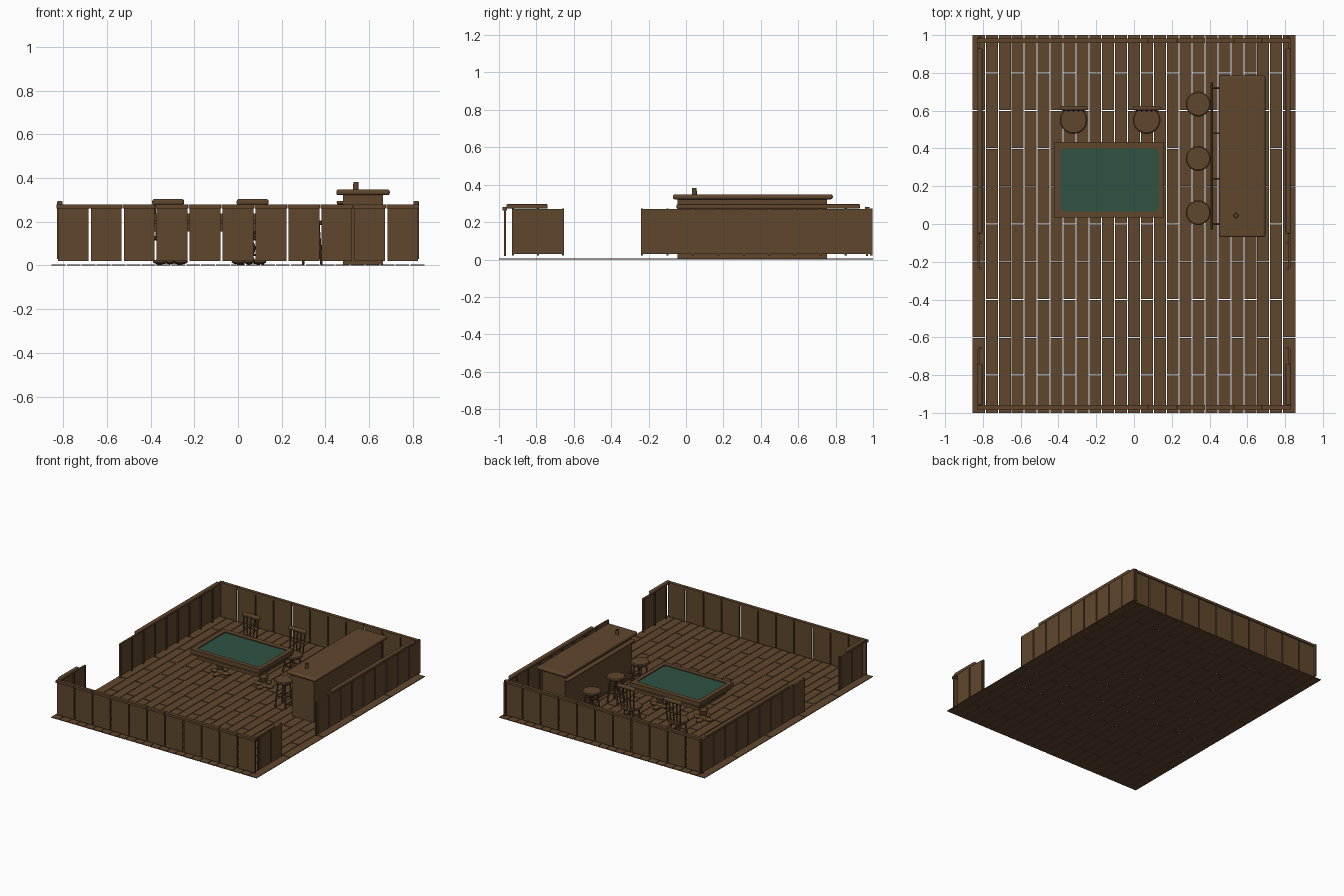
import bpy
import bmesh
import math
from mathutils import Vector

cube = bpy.data.objects.get("Cube")
if cube:
    bpy.data.objects.remove(cube, do_unlink=True)


def make_material(name, color):
    mat = bpy.data.materials.new(name)
    mat.use_nodes = True
    mat.diffuse_color = color
    mat.node_tree.nodes["Principled BSDF"].inputs["Base Color"].default_value = color
    return mat


WOOD = make_material("brown wood", (0.118, 0.062, 0.027, 1))
FELT = make_material("green felt", (0.028, 0.085, 0.055, 1))


def finish(name, bm, mat=WOOD, smooth=False, bevel=0):
    mesh = bpy.data.meshes.new(name)
    bm.to_mesh(mesh)
    bm.free()
    mesh.materials.append(mat)
    obj = bpy.data.objects.new(name, mesh)
    bpy.context.collection.objects.link(obj)
    if bevel:
        mod = obj.modifiers.new("rounded edges", "BEVEL")
        mod.width = bevel
        mod.segments = 3
    if smooth:
        bpy.ops.object.select_all(action="DESELECT")
        obj.select_set(True)
        bpy.context.view_layer.objects.active = obj
        bpy.ops.object.shade_smooth_by_angle()
    return obj


def add_box(bm, x, y, z):
    """Add a box given its (low, high) range on each axis."""
    verts = bmesh.ops.create_cube(bm, size=1)["verts"]
    for v in verts:
        v.co = Vector([(r[0] + r[1]) / 2 + c * (r[1] - r[0])
                       for r, c in zip((x, y, z), v.co)])


def box(name, x, y, z, mat=WOOD, bevel=0):
    bm = bmesh.new()
    add_box(bm, x, y, z)
    return finish(name, bm, mat, bool(bevel), bevel)


def add_rod(bm, start, end, radius, sides=10):
    start, end = Vector(start), Vector(end)
    axis = end - start
    verts = bmesh.ops.create_cone(bm, cap_ends=True, segments=sides, radius1=radius,
                                  radius2=radius, depth=axis.length)["verts"]
    bmesh.ops.rotate(bm, verts=verts, matrix=axis.to_track_quat("Z", "Y").to_matrix())
    bmesh.ops.translate(bm, verts=verts, vec=(start + end) / 2)


def add_lathe(bm, x, y, profile, sides=24):
    """Spin a (radius, height) profile around a vertical axis."""
    rings = [[bm.verts.new((x + r * math.cos(math.tau * i / sides),
                            y + r * math.sin(math.tau * i / sides), z))
              for i in range(sides)] for r, z in profile]
    for low, high in zip(rings, rings[1:]):
        for i in range(sides):
            j = (i + 1) % sides
            bm.faces.new((low[i], low[j], high[j], high[i]))
    bm.faces.new(rings[0][::-1])
    bm.faces.new(rings[-1])


# Floor: staggered planks with open seams
bm = bmesh.new()
COUNT, HALF, GAP = 25, 0.855, 0.0025
pitch = 2 * HALF / COUNT
for k in range(COUNT):
    ends = [-1, -0.6, -0.2, 0.2, 0.6, 1] if k % 2 == 0 else [-1, -0.8, -0.4, 0, 0.4, 0.8, 1]
    left = -HALF + k * pitch
    for a, b in zip(ends, ends[1:]):
        add_box(bm, (left + GAP * (k > 0), left + pitch - GAP * (k < COUNT - 1)),
                (a + GAP * (a > -1), b - GAP * (b < 1)), (0, 0.005))
finish("floor_planks", bm)

# Front and back walls: separate panels joined by a top rail
for name, side in (("front", -1), ("back", 1)):
    bm = bmesh.new()
    step = 1.66 / 11
    for i in range(11):
        x = -0.83 + i * step
        add_box(bm, (x + 0.005, x + step - 0.005),
                sorted((side * 0.962, side * 0.974)), (0.02, 0.264))
        add_box(bm, (x, x + step - 0.002),
                sorted((side * 0.957, side * 0.982)), (0.262, 0.28))
    finish(name + "_wall", bm)

# Side walls: panels, battens and cap rails, open at the doorway
for name, side in (("right", -1), ("left", 1)):
    bm = bmesh.new()
    runs = ((-0.925, -0.657, 2), (-0.235, 0.99, 9))
    for start, end, n in runs:
        step = (end - start) / n
        for i in range(n):
            y = start + i * step
            add_box(bm, sorted((side * 0.814, side * 0.828)),
                    (y + 0.004, y + step - 0.004), (0.03, 0.27))
        for i in range(n + 1):
            y = start + i * step
            add_box(bm, sorted((side * 0.808, side * 0.82)),
                    (y - 0.006, y + 0.006), (0.022, 0.274))
    finish(name + "_wall", bm)
    for part, span in (("front", (-0.96, -0.74)), ("back", (-0.05, 0.93))):
        box(name + "_" + part + "_cap", sorted((side * 0.803, side * 0.828)),
            span, (0.272, 0.296), bevel=0.006)

# Bar counter
box("bar_body", (0.48, 0.665), (-0.045, 0.755), (0.005, 0.325))
box("bar_top", (0.45, 0.695), (-0.07, 0.785), (0.322, 0.348), bevel=0.01)
box("bar_trim", (0.452, 0.49), (-0.045, 0.755), (0.28, 0.296), bevel=0.006)
bm = bmesh.new()
add_rod(bm, (0.412, -0.03, 0.06), (0.412, 0.75, 0.06), 0.007)
for y in (0.0, 0.24, 0.48, 0.72):
    add_rod(bm, (0.412, y, 0.06), (0.485, y, 0.06), 0.005)
finish("foot_rail", bm, smooth=True)
bm = bmesh.new()
add_lathe(bm, 0.54, 0.045, [(0.013, 0.347), (0.012, 0.382), (0.009, 0.382), (0.008, 0.36)], 16)
finish("cup", bm, smooth=True)

# Game table
TX, TY = (-0.42, 0.16), (0.035, 0.435)
FX, FY = (-0.388, 0.13), (0.067, 0.4)
box("table_slab", (TX[0] + 0.01, TX[1] - 0.01), (TY[0] + 0.01, TY[1] - 0.01), (0.19, 0.222))
box("table_apron", (TX[0] + 0.035, TX[1] - 0.035), (TY[0] + 0.035, TY[1] - 0.035), (0.155, 0.192))
box("table_felt", FX, FY, (0.222, 0.23), FELT)
bm = bmesh.new()
for y in ((TY[0], FY[0]), (FY[1], TY[1])):
    add_box(bm, TX, y, (0.205, 0.237))
for x in ((TX[0], FX[0]), (FX[1], TX[1])):
    add_box(bm, x, FY, (0.205, 0.237))
finish("table_rim", bm)
bm = bmesh.new()
for x in (FX[0] + 0.004, FX[1] - 0.004):
    for y in (FY[0] + 0.004, FY[1] - 0.004):
        add_rod(bm, (x, y, 0.224), (x, y, 0.233), 0.008, 12)
finish("table_corner_studs", bm)

# Turned table pedestals with rounded feet
for i, x in enumerate((-0.31, 0.05)):
    bm = bmesh.new()
    add_lathe(bm, x, 0.235, [(0.035, 0.012), (0.02, 0.04), (0.032, 0.08),
                             (0.018, 0.12), (0.04, 0.156)])
    for k in range(4):
        a = math.tau * k / 4
        verts = bmesh.ops.create_uvsphere(bm, u_segments=16, v_segments=8, radius=1)["verts"]
        bmesh.ops.scale(bm, verts=verts, vec=(0.035, 0.022, 0.012))
        bmesh.ops.translate(bm, verts=verts, vec=(0.045, 0, 0.017))
        for v in verts:
            c, s = math.cos(a), math.sin(a)
            v.co = (x + c * v.co.x - s * v.co.y, 0.235 + s * v.co.x + c * v.co.y, v.co.z)
    finish(f"table_pedestal_{i + 1}", bm, smooth=True)


def seat_with_legs(name, x, y, radius, top, ring):
    """Round seat, four splayed legs and a set of stretchers."""
    bm = bmesh.new()
    add_lathe(bm, x, y, [(radius - 0.008, top - 0.02), (radius, top - 0.014),
                         (radius, top - 0.005), (radius - 0.006, top)], 32)
    joints = []
    for k in range(4):
        a = math.tau * (k + 0.5) / 4
        d = Vector((math.cos(a), math.sin(a), 0))
        base = Vector((x, y, 0))
        foot = base + d * (radius * 0.9) + Vector((0, 0, 0.005))
        head = base + d * (radius * 0.6) + Vector((0, 0, top - 0.015))
        add_rod(bm, foot, head, 0.006)
        joints.append(foot.lerp(head, ring / top))
    for k in range(4):
        add_rod(bm, joints[k], joints[k - 1], 0.004)
    return finish(name, bm, smooth=True)


# Bar stools
for i, y in enumerate((0.06, 0.347, 0.635)):
    seat_with_legs(f"bar_stool_{i + 1}", 0.34, y, 0.066, 0.205, 0.085)

# Chairs with spindle backs
for i, x in enumerate((-0.32, 0.067)):
    seat_with_legs(f"chair_seat_{i + 1}", x, 0.55, 0.073, 0.135, 0.05)
    bm = bmesh.new()
    for k in range(5):
        off = (k - 2) / 2
        add_rod(bm, (x + off * 0.052, 0.6, 0.125), (x + off * 0.062, 0.614, 0.285), 0.005)
    add_rod(bm, (x - 0.058, 0.607, 0.2), (x + 0.058, 0.607, 0.2), 0.004)
    finish(f"chair_spindles_{i + 1}", bm, smooth=True)
    box(f"chair_crest_{i + 1}", (x - 0.073, x + 0.073), (0.602, 0.625),
        (0.277, 0.304), bevel=0.009)
